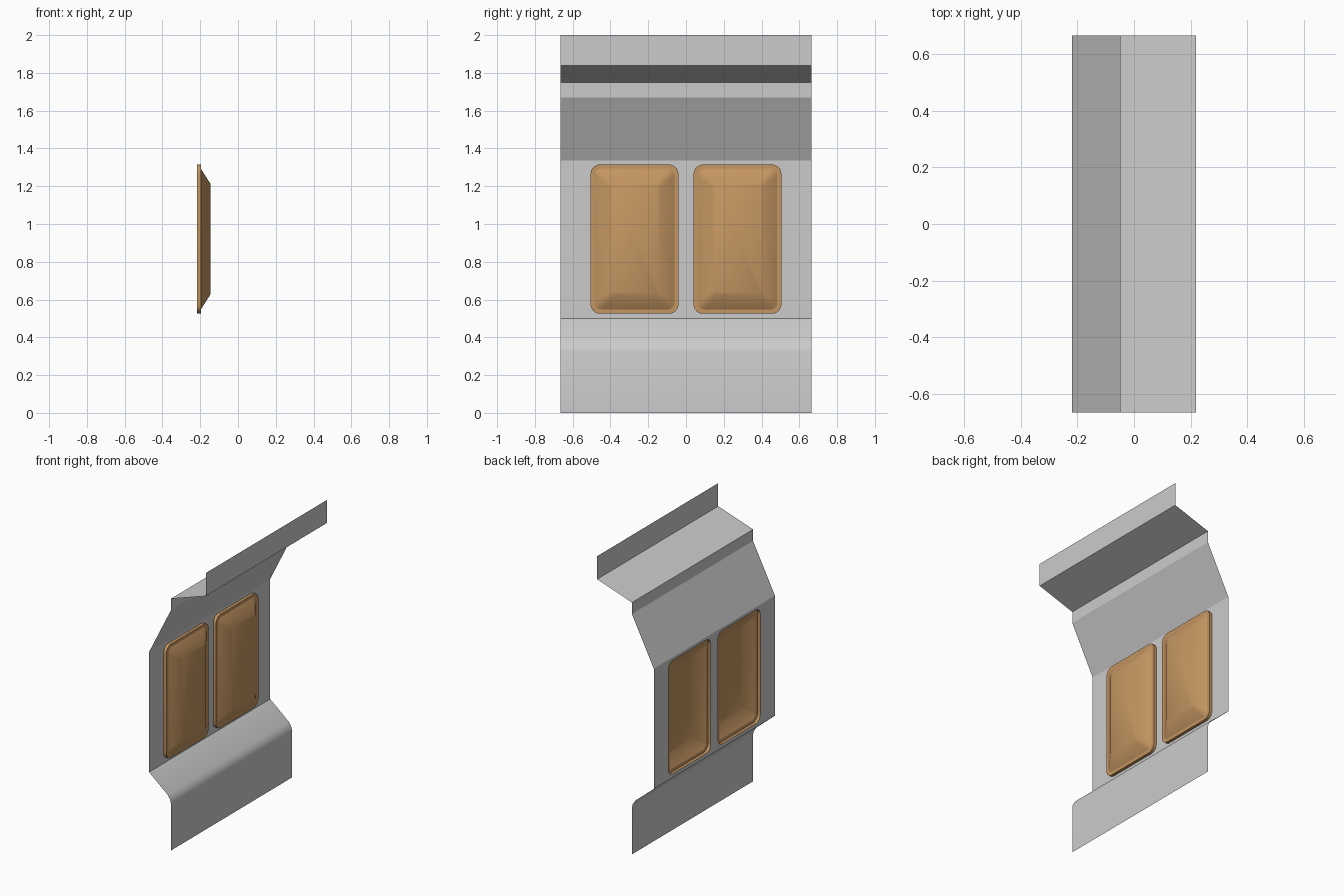
import bpy, bmesh, math

if "Cube" in bpy.data.objects:
    bpy.data.objects.remove(bpy.data.objects["Cube"])

W = 0.665                      # half width of the wall
BACK, LIP, TOP = -0.218, -0.197, -0.146   # panel depths along x
PY, PZ = 0.2725, 0.92          # panel centre
HY, HZ = 0.2325, 0.395         # panel half sizes

# wall section, (x, z) from the floor up
PROFILE = [(-0.05, 0), (-0.05, 0.325), (-0.056, 0.35), (-0.075, 0.38),
           (BACK, 0.50), (BACK, 1.335), (-0.05, 1.67), (-0.05, 1.75),
           (0.218, 1.84), (0.218, 2.0)]
MIDDLE = 4                     # section segment that holds the panels
SOFT = (1, 2, 3)               # section points of the rounded bend


def rounded_rect(x, cy, inset, radius, steps=6):
    pts = []
    hy, hz = HY - inset, HZ - inset
    for k, (sy, sz) in enumerate([(1, 1), (-1, 1), (-1, -1), (1, -1)]):
        for i in range(steps + 1):
            a = math.radians(90 * (k + i / steps))
            pts.append((x, cy + sy * (hy - radius) + radius * math.cos(a),
                        PZ + sz * (hz - radius) + radius * math.sin(a)))
    return pts


def add_loop(bm, pts):
    vs = [bm.verts.new(p) for p in pts]
    es = [bm.edges.new((vs[i - 1], vs[i])) for i in range(len(vs))]
    return vs, es


def finish(bm, name, mat=None):
    for f in bm.faces:
        f.smooth = True
    me = bpy.data.meshes.new(name)
    bm.to_mesh(me)
    bm.free()
    ob = bpy.data.objects.new(name, me)
    bpy.context.collection.objects.link(ob)
    if mat:
        me.materials.append(mat)
    return ob


# folded wall sheet with two openings
bm = bmesh.new()
rows = [[bm.verts.new((x, s * W, z)) for s in (-1, 1)] for x, z in PROFILE]
for i in range(len(rows) - 1):
    (a, b), (c, d) = rows[i], rows[i + 1]
    if i != MIDDLE:
        bm.faces.new((a, b, d, c))
for i, (a, b) in enumerate(rows):
    bm.edges.get((a, b)).smooth = i in SOFT
(a, b), (c, d) = rows[MIDDLE], rows[MIDDLE + 1]
fill = [bm.edges.get((a, b)), bm.edges.get((c, d)),
        bm.edges.new((a, c)), bm.edges.new((b, d))]
for s in (-1, 1):
    fill += add_loop(bm, rounded_rect(BACK, s * PY, 0, 0.05))[1]
new = bmesh.ops.triangle_fill(bm, edges=fill, use_beauty=True, normal=(1, 0, 0))
for f in [g for g in new["geom"] if isinstance(g, bmesh.types.BMFace)]:
    f.normal_update()
    if f.normal.x < 0:
        f.normal_flip()
finish(bm, "folded_wall")

# raised hollow panels
tan = bpy.data.materials.new("tan_panel")
tan.diffuse_color = (0.55, 0.30, 0.12, 1)
tan.use_nodes = True
tan.node_tree.nodes["Principled BSDF"].inputs["Base Color"].default_value = tan.diffuse_color
for s, side in ((-1, "left"), (1, "right")):
    bm = bmesh.new()
    rings = [add_loop(bm, rounded_rect(x, s * PY, inset, r))[0]
             for x, inset, r in ((BACK, 0, 0.05), (LIP, 0, 0.05),
                                 (LIP, 0.022, 0.035), (TOP, 0.102, 0.02))]
    for lo, hi in zip(rings, rings[1:]):
        for i in range(len(lo)):
            bm.faces.new((lo[i - 1], lo[i], hi[i], hi[i - 1]))
    bm.faces.new(rings[-1])
    for ring in rings[1:3]:
        for i in range(len(ring)):
            bm.edges.get((ring[i - 1], ring[i])).smooth = False
    finish(bm, side + "_panel", tan)
